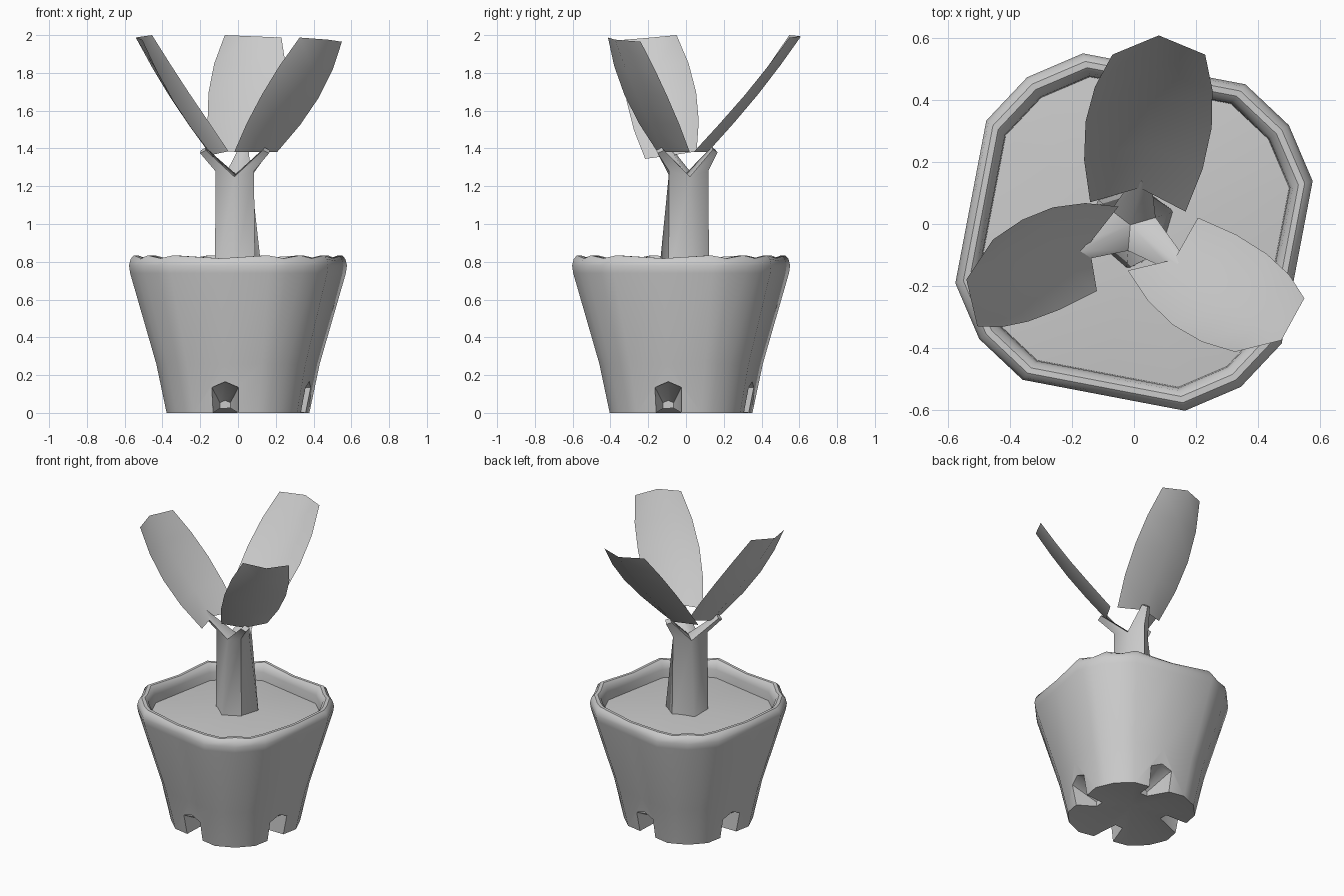
import bpy, bmesh, math
from mathutils import Vector, Matrix

if "Cube" in bpy.data.objects:
    bpy.data.objects.remove(bpy.data.objects["Cube"])

grey = bpy.data.materials.new("plain_grey")
grey.diffuse_color = (0.6, 0.6, 0.6, 1)
grey.use_nodes = True
grey.node_tree.nodes["Principled BSDF"].inputs["Base Color"].default_value = grey.diffuse_color


def smooth(ob, angle):
    bpy.ops.object.select_all(action='DESELECT')
    ob.select_set(True)
    bpy.context.view_layer.objects.active = ob
    bpy.ops.object.shade_smooth_by_angle(angle=math.radians(angle))


def finish(name, bm, angle=40, fix=True):
    if fix:
        bmesh.ops.recalc_face_normals(bm, faces=bm.faces)
    me = bpy.data.meshes.new(name)
    bm.to_mesh(me)
    bm.free()
    me.materials.append(grey)
    ob = bpy.data.objects.new(name, me)
    bpy.context.collection.objects.link(ob)
    smooth(ob, angle)
    return ob


def loft(bm, rings, caps=(None, None)):
    """Bridge closed rings; caps are centre points for triangle fans."""
    rows = [[bm.verts.new(p) for p in ring] for ring in rings]
    n = len(rows[0])
    for a, b in zip(rows, rows[1:]):
        for i in range(n):
            j = (i + 1) % n
            bm.faces.new((a[i], a[j], b[j], b[i]))
    for row, centre in zip((rows[0], rows[-1]), caps):
        if centre is not None:
            c = bm.verts.new(centre)
            for i in range(n):
                bm.faces.new((row[i], row[(i + 1) % n], c))
    return rows


# Rounded-square outline, with a midpoint on every edge
quarter = [Vector((0.577, 0.165)), Vector((0.50, 0.345)), Vector((0.36, 0.477))]
corners = [Matrix.Rotation(k * math.pi / 2, 2) @ p for k in range(4) for p in quarter]
outline = []
for i, p in enumerate(corners):
    outline += [p, (p + corners[(i + 1) % 12]) / 2]


def pot_ring(scale, z, dip=0.0):
    return [(p.x * scale, p.y * scale - 0.026, z - dip * (i % 2))
            for i, p in enumerate(outline)]


# Pot with a rolled, slightly wavy rim
bm = bmesh.new()
loft(bm, [pot_ring(0.655, 0), pot_ring(0.75, 0.26), pot_ring(0.99, 0.74),
          pot_ring(1.0, 0.78), pot_ring(0.985, 0.815, 0.01), pot_ring(0.955, 0.834, 0.016),
          pot_ring(0.92, 0.834, 0.016), pot_ring(0.89, 0.815, 0.01),
          pot_ring(0.873, 0.775), pot_ring(0.865, 0.68)],
     ((0, -0.026, 0.06), (0, -0.026, 0.68)))
pot = finish("pot", bm)

# Drain notches in the foot, one per side, narrowing towards the middle
bm = bmesh.new()
section = [(-0.07, -0.1), (0.07, -0.1), (0.07, 0.135), (0, 0.165), (-0.07, 0.135)]
for k in range(4):
    rot = Matrix.Rotation(k * math.pi / 2, 3, 'Z')
    rings = [[rot @ Vector((s * f - 0.068, -r, z * h)) + Vector((0, -0.026, 0))
              for s, z in section]
             for r, f, h in ((0.2, 0.4, 0.4), (0.355, 1, 1), (0.7, 1, 1))]
    loft(bm, rings, [sum(r, Vector()) / 5 for r in (rings[0], rings[-1])])
cutter = finish("notch_cutter", bm)
cutter.hide_render = True
mod = pot.modifiers.new("notches", 'BOOLEAN')
mod.operation = 'DIFFERENCE'
mod.solver = 'EXACT'
mod.object = cutter
# Apply the cut so the smoothing is worked out on the finished shape
deps = bpy.context.evaluated_depsgraph_get()
cut = bpy.data.meshes.new_from_object(pot.evaluated_get(deps))
pot.modifiers.clear()
pot.data = cut
smooth(pot, 62)
bpy.data.objects.remove(cutter)

# Soil, slightly domed
bm = bmesh.new()
loft(bm, [pot_ring(0.875, 0.72)], (None, (0, -0.01, 0.77)))
finish("soil", bm)

# Stem: six-sided, splitting into three tapering arms that meet in a crotch
tips = [Vector((0.028, 0.148, 1.395)), Vector((-0.183, -0.092, 1.39)),
        Vector((0.15, -0.137, 1.39))]
angles = [math.atan2(t.y, t.x) % (2 * math.pi) for t in tips]
foot, top = [], []
for i, a in enumerate(angles):
    nxt = angles[(i + 1) % 3] + (2 * math.pi if i == 2 else 0)
    for ang, rb, rt, z in ((a, 0.13, 0.125, 1.28), ((a + nxt) / 2, 0.143, 0.082, 1.25)):
        foot.append((rb * math.cos(ang) - 0.005, rb * math.sin(ang) - 0.005, 0.7))
        top.append((rt * math.cos(ang) - 0.008, rt * math.sin(ang) - 0.005, z))
bm = bmesh.new()
ring = loft(bm, [foot, top])[-1]
crotch = bm.verts.new((-0.012, -0.003, 1.265))
for i, tip in enumerate(tips):
    root = [ring[2 * i - 1], ring[2 * i], ring[2 * i + 1], crotch]
    out = Vector((tip.x, tip.y, 0)).normalized()
    side = Vector((-out.y, out.x, 0))
    up = Vector((0, 0, 1))
    ends = [tip - side * 0.028, tip + out * 0.02 - up * 0.015,
            tip + side * 0.028, tip - out * 0.012 + up * 0.015]
    end = [bm.verts.new(p) for p in ends]
    for j in range(4):
        k = (j + 1) % 4
        bm.faces.new((root[j], root[k], end[k], end[j]))
    bm.faces.new(end)
finish("stem", bm, 65)


# Leaves: thin channelled blades, five rows of three points
def leaf(name, base, tip, widths):
    """base and tip are the right and left corners of the end rows."""
    (b0, b1), (t0, t1) = [[Vector(p) for p in row] for row in (base, tip)]
    bm = bmesh.new()
    rows = []
    for i, w in enumerate(widths):
        t = i / 4
        right, left = b0.lerp(t0, t), b1.lerp(t1, t)
        side = (left - right).normalized()
        out = Vector((side.y, -side.x, 0)).normalized()
        c = (right + left) / 2 + out * 0.02 * math.sin(math.pi * t)
        rows.append([bm.verts.new(p) for p in (c - side * w, c + out * 0.062, c + side * w)])
    for a, b in zip(rows, rows[1:]):
        for k in range(2):
            bm.faces.new((a[k + 1], b[k + 1], b[k], a[k]))
    return finish(name, bm, 60, fix=False)


leaf("leaf_back", ((0.165, 0.04, 1.38), (-0.14, 0.07, 1.385)),
     ((0.23, 0.547, 1.987), (-0.07, 0.547, 2.0)), (0.155, 0.192, 0.204, 0.19, 0.15))
leaf("leaf_left", ((-0.05, 0.057, 1.385), (-0.12, -0.217, 1.345)),
     ((-0.455, -0.05, 2.0), (-0.506, -0.33, 1.975)), (0.142, 0.178, 0.19, 0.178, 0.143))
leaf("leaf_right", ((-0.02, -0.15, 1.38), (0.206, 0.02, 1.38)),
     ((0.326, -0.413, 1.987), (0.55, -0.24, 1.965)), (0.142, 0.178, 0.19, 0.178, 0.142))
